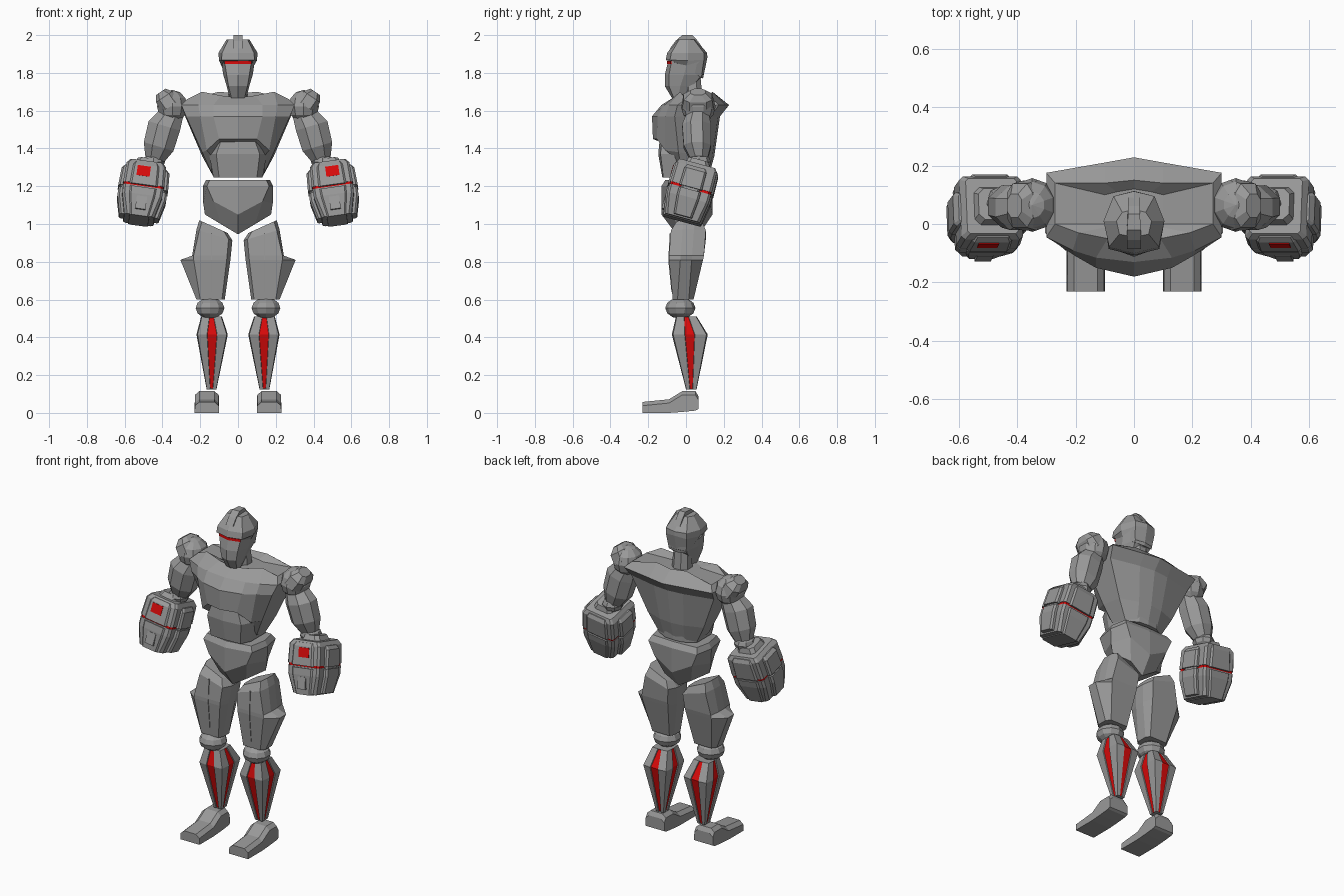
import bpy, bmesh
from math import cos, sin, pi
from mathutils import Matrix


def material(name, colour):
    m = bpy.data.materials.new(name)
    m.diffuse_color = colour
    return m


RED = material("red_glow", (0.7, 0.003, 0.003, 1))
GREY = material("grey_metal", (0.32, 0.32, 0.32, 1))


def finish(bm, name, mirror=False, mats=(GREY,)):
    bmesh.ops.recalc_face_normals(bm, faces=bm.faces)
    me = bpy.data.meshes.new(name)
    bm.to_mesh(me)
    bm.free()
    for m in mats:
        me.materials.append(m)
    ob = bpy.data.objects.new(name, me)
    bpy.context.collection.objects.link(ob)
    if mirror:
        ob.modifiers.new("mirror", "MIRROR").use_mirror_merge = False
    return ob


def loft(name, rings, mirror=False, mats=(GREY,), matrix=None, stripes=0):
    bm = bmesh.new()
    vs = [[bm.verts.new(p) for p in r] for r in rings]
    n = len(rings[0])
    red = []
    for a, b in zip(vs, vs[1:]):
        for i in range(n):
            j = (i + 1) % n
            f = bm.faces.new((a[i], a[j], b[j], b[i]))
            if stripes and i % stripes == 0:
                red.append(f)
    bm.faces.new(vs[0])
    bm.faces.new(vs[-1])
    if stripes:  # recessed coloured strips on regular sides
        bmesh.ops.recalc_face_normals(bm, faces=bm.faces)
        bmesh.ops.inset_region(bm, faces=red, thickness=0.002, depth=-0.006)
        for f in red:
            f.material_index = 1
    if matrix:
        bm.transform(matrix)
    return finish(bm, name, mirror, mats)


def half(z, *pts):
    """Mirror a half outline (front centre to back centre) into a ring."""
    r = [(p[0], p[1], p[2] if len(p) > 2 else z) for p in pts]
    return r + [(-x, y, k) for x, y, k in reversed(r) if x > 0]


def ring8(cx, cy, z, rx, ry, hx, hy):
    """Eight-point ring: front, right, back and left flats joined by chamfers."""
    p = [(-hx, -ry), (hx, -ry), (rx, -hy), (rx, hy), (hx, ry), (-hx, ry), (-rx, hy), (-rx, -hy)]
    return [(cx + x, cy + y, z) for x, y in p]


def ring12(cx, cy, z, rx, ry, h, k):
    """Rectangular ring with a strip of half width h in the middle of each side."""
    a, b = rx * k, ry * k
    p = [(-h, -ry), (h, -ry), (a, -b), (rx, -h), (rx, h), (a, b),
         (h, ry), (-h, ry), (-a, b), (-rx, h), (-rx, -h), (-a, -b)]
    return [(cx + x, cy + y, z) for x, y in p]


def ball(name, c, s, seg=10, rings=6):
    bm = bmesh.new()
    bmesh.ops.create_uvsphere(bm, u_segments=seg, v_segments=rings, radius=1)
    bm.transform(Matrix.Translation(c) @ Matrix.Diagonal((*s, 1)))
    return finish(bm, name, True)


def box(name, matrix, c, s, mats=(GREY,), mirror=True):
    bm = bmesh.new()
    bmesh.ops.create_cube(bm, size=1)
    bm.transform(matrix @ Matrix.Translation(c) @ Matrix.Diagonal((*s, 1)))
    return finish(bm, name, mirror, mats)


# Feet
foot = []
for y, h, b in [(-.23, .058, 0), (-.09, .072, 0), (-.02, .115, .005), (.05, .115, .012), (.065, .09, .02)]:
    foot.append([(.1, y, b), (.23, y, b), (.228, y, h - .02), (.205, y, h), (.125, y, h), (.102, y, h - .02)])
loft("foot", foot, True)

# Shins with red strips
loft("shin", [ring12(.14, .028, .125, .026, .028, .008, .95),
              ring12(.137, .02, .415, .083, .095, .027, .93),
              ring12(.14, .002, .51, .055, .055, .012, .93)], True, (GREY, RED), stripes=3)

# Knees
ball("knee", (.148, -.03, .555), (.08, .08, .056))


# Thighs with outer flare
def thigh_ring(z, xi, fi, fo, xo, yf, yb, slope=0):
    ym = (yf + yb) / 2
    return [(x, y, z + slope * (x - xo)) for x, y in
            [(fi, yf), (fo, yf), (xo, ym - .03), (xo, ym + .03), (fo, yb), (fi, yb), (xi, ym + .03), (xi, ym - .03)]]


loft("thigh", [thigh_ring(.6, .07, .085, .2, .22, -.07, .04),
               thigh_ring(.81, .04, .06, .235, .305, -.09, .09),
               thigh_ring(.832, .038, .058, .235, .243, -.09, .095),
               thigh_ring(.97, .03, .05, .205, .22, -.08, .105, .3),
               thigh_ring(1.02, .055, .075, .19, .205, -.05, .085, .45)], True)
loft("thigh_seam", [[(.137, y, z), (.143, y, z), (.143, y + .02, z), (.137, y + .02, z)]
                    for z, y in [(.64, -.077), (.81, -.094), (.95, -.086)]], True)

# Pelvis
loft("pelvis", [half(0, (0, -.05, .945), (.09, -.05, 1.0), (.175, .02, 1.05), (.09, .08, 1.0), (0, .07, .945)),
                half(0, (0, -.13, 1.05), (.13, -.1, 1.12), (.184, .02, 1.11), (.13, .125, 1.12), (0, .14, 1.05)),
                half(1.2, (0, -.13), (.165, -.1), (.186, .02), (.165, .13), (0, .14)),
                half(1.232, (0, -.11), (.15, -.085), (.17, .02), (.15, .11), (0, .12))])

# Abdomen
loft("abdomen", [half(1.245, (0, -.125), (.1, -.12), (.13, -.06), (.13, .08), (.06, .12), (0, .125)),
                 half(1.37, (0, -.147), (.115, -.135), (.153, -.06), (.15, .08), (.06, .12), (0, .13)),
                 half(1.44, (0, -.14), (.09, -.128), (.13, -.05), (.13, .08), (.06, .12), (0, .13))])

# Chest, shoulders and back
loft("chest", [
    half(0, (0, -.1, 1.42), (.1, -.1, 1.42), (.14, -.07, 1.36), (.14, -.02, 1.27), (.13, .08, 1.25), (.07, .11, 1.25), (0, .12, 1.25)),
    half(0, (0, -.175, 1.45), (.1, -.155, 1.45), (.165, -.11, 1.39), (.19, -.04, 1.38), (.19, .1, 1.36), (.08, .14, 1.36), (0, .15, 1.36)),
    half(1.57, (0, -.18), (.13, -.15), (.2, -.11), (.275, -.06), (.28, .13), (.1, .17), (0, .18)),
    half(1.63, (0, -.13), (.13, -.115), (.21, -.09), (.3, -.045), (.3, .175), (.1, .21), (0, .228)),
    half(0, (0, -.06, 1.67), (.09, -.05, 1.68), (.19, -.03, 1.7), (.27, 0, 1.66), (.27, .14, 1.66), (.1, .14, 1.7), (0, .15, 1.69)),
    half(1.665, (0, -.04), (.07, -.03), (.09, -.01), (.1, 0), (.1, .1), (.06, .11), (0, .12))])

# Neck
loft("neck", [ring8(0, .04, 1.63, .055, .05, .025, .025), ring8(0, .03, 1.8, .045, .045, .02, .02)])

# Face, visor, helmet and crest
loft("face", [half(1.668, (0, -.075), (.035, -.065), (.045, -.04), (.03, -.01), (0, -.005)),
              half(1.73, (0, -.112), (.05, -.09), (.06, -.03), (.045, .035), (0, .045)),
              half(1.79, (0, -.112), (.06, -.09), (.078, -.01), (.06, .085), (0, .095)),
              half(1.87, (0, -.092), (.073, -.075), (.09, .01), (.07, .09), (0, .1))])
loft("visor", [half(z, (0, -.1), (.072, -.081), (.05, 0), (0, .01)) for z in (1.848, 1.863)], mats=(RED,))
loft("helmet", [half(0, (0, -.085, 1.862), (.075, -.07, 1.862), (.08, 0, 1.83), (.06, .08, 1.775), (0, .09, 1.77)),
                half(0, (0, -.107, 1.868), (.087, -.085, 1.868), (.1, .01, 1.865), (.07, .095, 1.87), (0, .113, 1.88)),
                half(1.905, (0, -.1), (.085, -.078), (.104, .01), (.07, .095), (0, .112)),
                half(1.978, (0, -.045), (.05, -.035), (.06, .01), (.04, .04), (0, .05))])
loft("crest", [half(z, (.024, a), (.02, b)) for z, a, b in [(1.93, -.085, .09), (1.97, -.055, .062), (2.0, -.02, .035)]])

# Shoulder balls with cap plates
ball("shoulder", (.348, .065, 1.622), (.085, .092, .088))
tilt = Matrix.Translation((.385, .063, 1.665)) @ Matrix.Rotation(.6, 4, 'Y')
loft("shoulder_cap", [ring8(0, 0, -.05, .06, .085, .03, .045), ring8(0, 0, .01, .052, .075, .03, .045),
                      ring8(0, 0, .042, .03, .04, .015, .02)], True, matrix=tilt)


# Upper arms
def arm_ring(c, r):
    return [(c[0] + r * cos(a), c[1] + .92 * r * sin(a), c[2] + .3 * r * cos(a))
            for a in [pi * (i + .5) / 4 for i in range(8)]]


loft("upper_arm", [arm_ring((.355, .062, 1.58), .068), arm_ring((.39, .056, 1.52), .09),
                   arm_ring((.42, .06, 1.41), .085), arm_ring((.44, .068, 1.345), .055)], True)

# Elbows
ball("elbow", (.447, .068, 1.328), (.06, .065, .045), 8, 6)

# Forearms: stepped gauntlets in tilted local space
M = Matrix.Translation((.495, .042, 1.24)) @ Matrix.Rotation(-.14, 4, 'Y') @ Matrix.Rotation(-.27, 4, 'X')


def gauntlet(name, rows, mats=(GREY,)):
    loft(name, [ring8(0, 0, z, rx, ry, rx - c, ry - c) for z, rx, ry, c in rows], True, mats, M)


gauntlet("cuff", [(.1, .05, .055, .02), (.05, .07, .075, .02)])
gauntlet("gauntlet", [(.072, .088, .098, .01), (.048, .106, .112, .012), (-.06, .11, .114, .012)])
gauntlet("gauntlet_side_plate", [(.05, .112, .05, .008), (.03, .128, .06, .01), (-.066, .133, .062, .01)])
gauntlet("gauntlet_back_plate", [(.062, .06, .108, .008), (.042, .07, .121, .01), (-.066, .074, .124, .01)])
gauntlet("gauntlet_band", [(-.055, .106, .111, .012), (-.085, .104, .11, .012)], (RED,))
gauntlet("wrist", [(-.055, .122, .05, .01), (-.085, .122, .05, .01)])
gauntlet("fist", [(-.073, .107, .114, .012), (-.12, .106, .113, .012), (-.228, .08, .096, .015)])
gauntlet("fist_side_plate", [(-.078, .13, .06, .01), (-.12, .13, .06, .01), (-.22, .106, .05, .01)])
gauntlet("fist_back_plate", [(-.08, .072, .122, .01), (-.12, .07, .121, .01), (-.232, .052, .103, .01)])
box("gauntlet_light", M, (.01, -.117, .008), (.07, .014, .055), (RED,))
box("fist_plate", M, (0, -.112, -.165), (.055, .02, .07))
